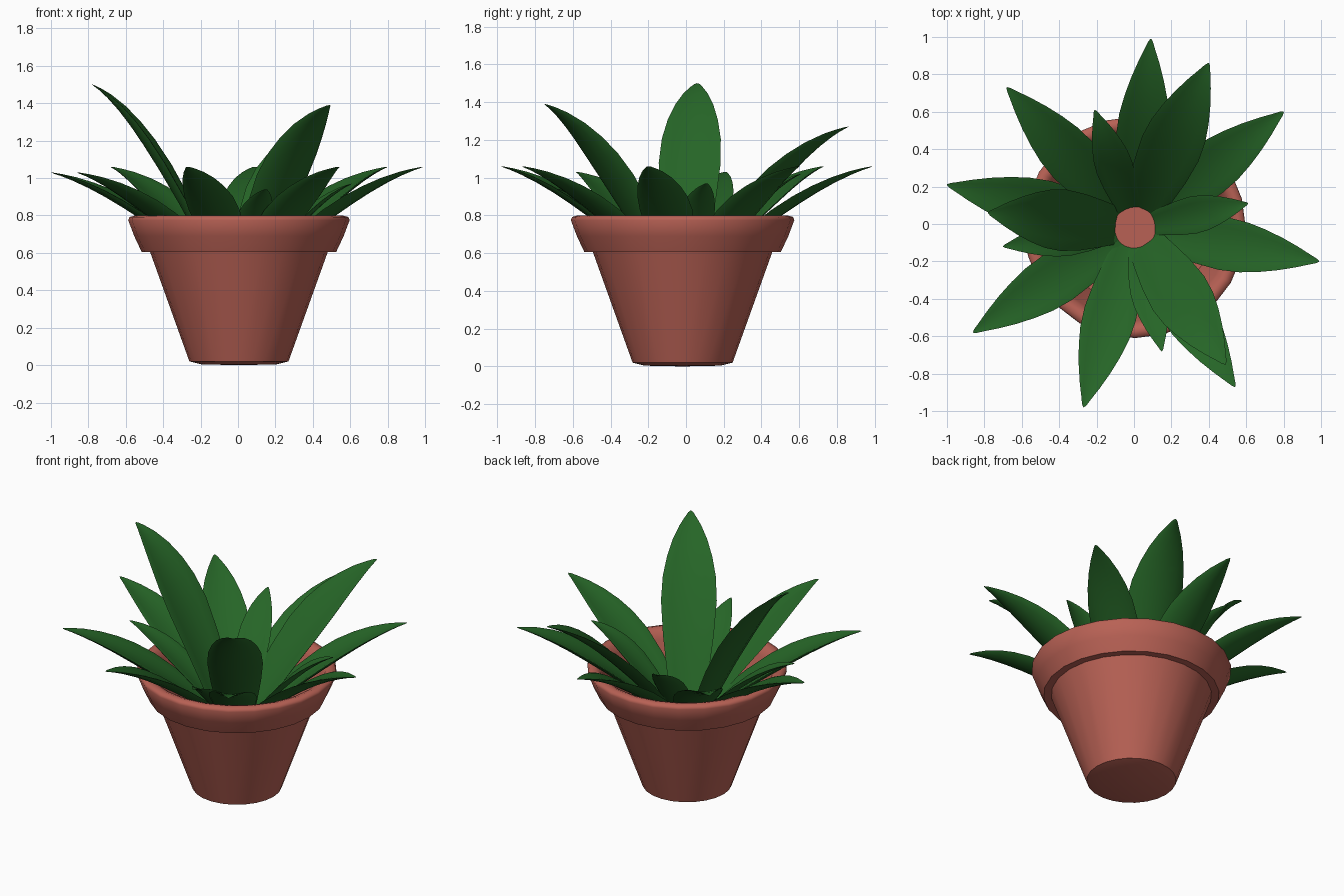
import bpy, bmesh, math
from mathutils import Vector

if "Cube" in bpy.data.objects:
    bpy.data.objects.remove(bpy.data.objects["Cube"], do_unlink=True)

CENTRE = Vector((0.005, -0.018, 0))


def make_material(name, rgb):
    mat = bpy.data.materials.new(name)
    mat.use_nodes = True
    mat.diffuse_color = (*rgb, 1)
    mat.node_tree.nodes["Principled BSDF"].inputs["Base Color"].default_value = (*rgb, 1)
    return mat


terracotta = make_material("terracotta", (0.48, 0.12, 0.09))
leaf_green = make_material("leaf green", (0.019, 0.13, 0.02))


def finish(bm, name, mat, angle):
    bmesh.ops.remove_doubles(bm, verts=bm.verts, dist=0.0005)
    bmesh.ops.recalc_face_normals(bm, faces=bm.faces)
    mesh = bpy.data.meshes.new(name)
    bm.to_mesh(mesh)
    bm.free()
    mesh.materials.append(mat)
    obj = bpy.data.objects.new(name, mesh)
    bpy.context.collection.objects.link(obj)
    bpy.ops.object.select_all(action='DESELECT')
    obj.select_set(True)
    bpy.context.view_layer.objects.active = obj
    bpy.ops.object.shade_smooth_by_angle(angle=math.radians(angle))
    return obj


# Pot: one lathed profile, outside, rim, inside wall and floor
def make_pot():
    profile = [(0, 0), (0.2, 0.004), (0.265, 0.02), (0.475, 0.605), (0.52, 0.605),
               (0.56, 0.69), (0.592, 0.775), (0.585, 0.792), (0.555, 0.8),
               (0.525, 0.79), (0.5, 0.74), (0.41, 0.5), (0, 0.5)]
    bm = bmesh.new()
    verts = [bm.verts.new((r, 0, z)) for r, z in profile]
    edges = [bm.edges.new(pair) for pair in zip(verts, verts[1:])]
    bmesh.ops.spin(bm, geom=verts + edges, cent=(0, 0, 0), axis=(0, 0, 1),
                   angle=math.tau, steps=24, use_duplicate=False)
    finish(bm, "pot", terracotta, 55).location = CENTRE


# Leaf: cupped lens section swept along an arching curve
WIDTHS = [(0, 0.6), (0.12, 0.76), (0.25, 0.91), (0.4, 1), (0.52, 0.95), (0.63, 0.81),
          (0.74, 0.62), (0.85, 0.39), (0.93, 0.2), (0.98, 0.09), (1, 0.02)]
SIDES = 14


def make_leaf(name, tip, half_width):
    tip = Vector(tip)
    out = Vector((tip.x, tip.y, 0)) - CENTRE
    reach = out.length
    out.normalize()
    side = Vector((-out.y, out.x, 0))
    base = CENTRE + out * 0.1 + Vector((0, 0, 0.49))
    bend = base + out * (reach - 0.1) * 0.57 + Vector((0, 0, (tip.z - base.z) * 0.86))
    bm = bmesh.new()
    rings = []
    for t, scale in WIDTHS:
        point = base * (1 - t) ** 2 + bend * 2 * t * (1 - t) + tip * t * t
        tangent = ((bend - base) * (1 - t) + (tip - bend) * t).normalized()
        up = tangent.cross(side)
        w = half_width * scale
        ring = []
        for i in range(SIDES):
            a = math.tau * i / SIDES
            lift = 0.11 * w * math.sin(a) + 0.24 * w * (math.cos(a) ** 2 - 0.5)
            ring.append(bm.verts.new(point + side * w * math.cos(a) + up * lift))
        rings.append(ring)
    for low, high in zip(rings, rings[1:]):
        for i in range(SIDES):
            j = (i + 1) % SIDES
            bm.faces.new((low[i], low[j], high[j], high[i]))
    bm.faces.new(rings[0])
    bm.faces.new(rings[-1])
    finish(bm, name, leaf_green, 80)


make_pot()

# Leaves in three whorls: wide low ones, tall upright ones, short inner ones
whorls = {
    "outer_leaf": (0.142, [(0.09, 0.99, 1.06), (0.8, 0.6, 1.06), (0.99, -0.2, 1.06),
                           (0.54, -0.87, 1.06), (-0.27, -0.98, 1.06), (-0.86, -0.58, 1.03),
                           (-1, 0.21, 1.03), (-0.68, 0.73, 1.06)]),
    "tall_leaf": (0.165, [(0.4, 0.86, 1.27), (-0.78, 0.06, 1.5), (0.49, -0.75, 1.39)]),
    "short_leaf": (0.1, [(-0.21, 0.61, 1.02), (0.61, 0.11, 0.97),
                         (0.15, -0.68, 0.94), (-0.7, -0.12, 0.95)]),
}
for label, (half_width, tips) in whorls.items():
    for n, tip in enumerate(tips, 1):
        make_leaf(f"{label}_{n}", tip, half_width)
